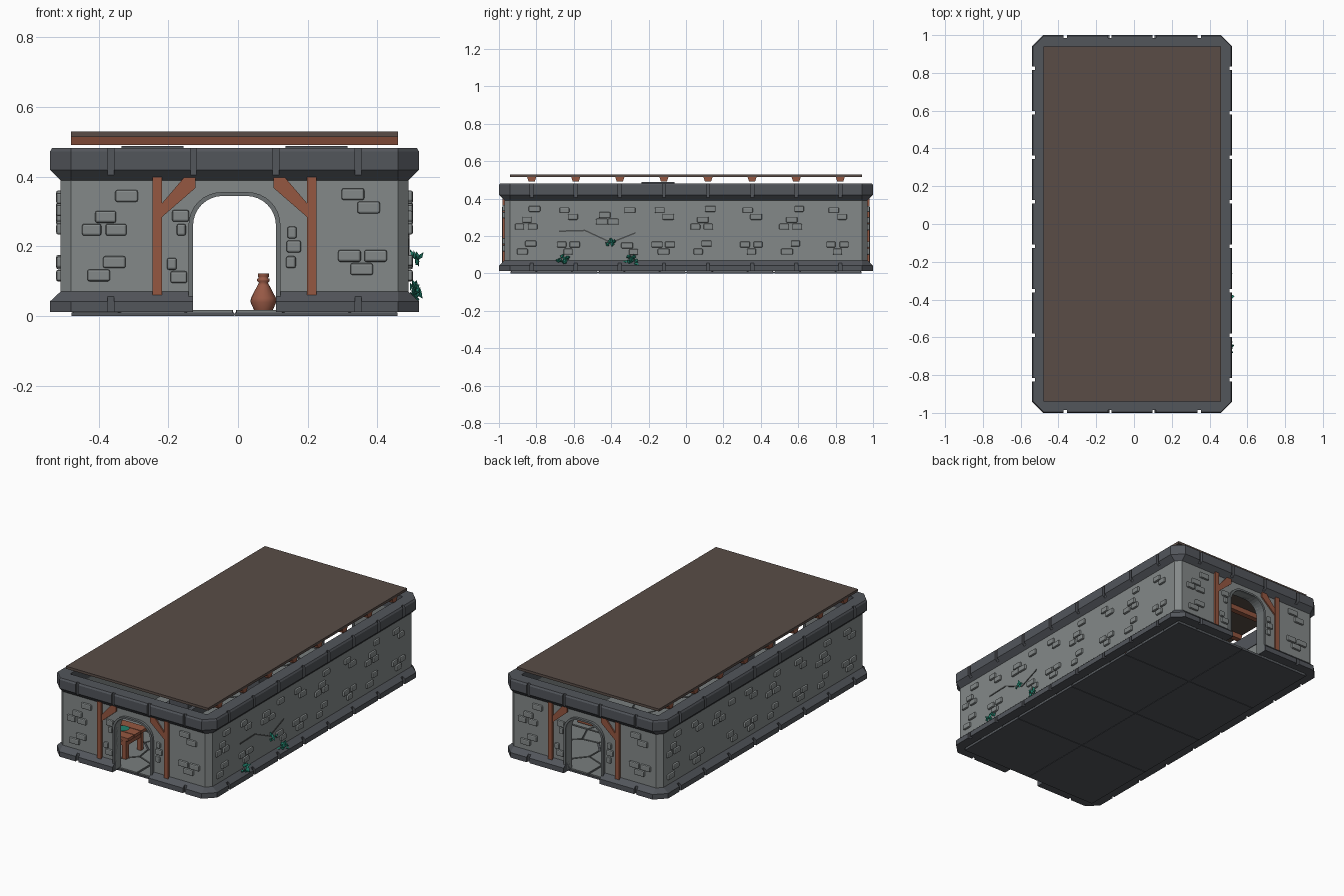
import bpy, bmesh, math, random
from mathutils import Matrix, Vector

if "Cube" in bpy.data.objects:
    bpy.data.objects.remove(bpy.data.objects["Cube"])

random.seed(4)
CX = -0.01
I = Matrix.Identity(4)

def mat(name, r, g, b):
    m = bpy.data.materials.new(name)
    m.diffuse_color = (r, g, b, 1)
    m.use_nodes = True
    m.node_tree.nodes["Principled BSDF"].inputs["Base Color"].default_value = m.diffuse_color
    return m

STONE = mat("wall stone", .23, .25, .25)
TRIM = mat("dark trim stone", .085, .092, .105)
ARCH = mat("arch stone", .15, .165, .17)
FLOOR = mat("floor stone", .19, .21, .21)
ROOF = mat("roof brown", .10, .073, .062)
WOOD = mat("red wood", .30, .095, .052)
CLAY = mat("clay", .31, .10, .06)
LEAF = mat("ivy green", .015, .22, .15)
CRACK = mat("crack gray", .07, .075, .075)

def finish(name, bm, m, M=I):
    bmesh.ops.recalc_face_normals(bm, faces=bm.faces)
    me = bpy.data.meshes.new(name)
    bm.to_mesh(me)
    bm.free()
    if M is not I:
        me.transform(M)
    if m:
        me.materials.append(m)
    o = bpy.data.objects.new(name, me)
    bpy.context.collection.objects.link(o)
    return o

def box(bm, c, s, bevel=0, rot=I):
    t = bmesh.new()
    bmesh.ops.create_cube(t, size=1, matrix=Matrix.Translation(c) @ rot @ Matrix.Diagonal((*s, 1)))
    if bevel:
        bmesh.ops.bevel(t, geom=t.edges[:], offset=bevel, segments=2, affect='EDGES', profile=.5)
    me = bpy.data.meshes.new("tmp")
    t.to_mesh(me)
    t.free()
    bm.from_mesh(me)
    bpy.data.meshes.remove(me)

def prism(bm, pts, a, b, f):
    """Extrude a 2D polygon from a to b; f maps (u, v, depth) to 3D."""
    r0 = [bm.verts.new(f(u, v, a)) for u, v in pts]
    r1 = [bm.verts.new(f(u, v, b)) for u, v in pts]
    n = len(pts)
    bm.faces.new(r0)
    bm.faces.new(r1[::-1])
    for i in range(n):
        bm.faces.new((r0[i], r1[i], r1[(i + 1) % n], r0[(i + 1) % n]))

def ring(name, profile, m):
    """Octagonal ring; profile is a closed list of (outward offset, z)."""
    bm = bmesh.new()
    loops = []
    for off, z in profile:
        hx, hy, c = .5 + off, .97 + off, max(.006, .03 + off)
        q = [(hx - c, -hy), (hx, c - hy), (hx, hy - c), (hx - c, hy),
             (c - hx, hy), (-hx, hy - c), (-hx, c - hy), (c - hx, -hy)]
        loops.append([bm.verts.new((x + CX, y, z)) for x, y in q])
    for k, lo in enumerate(loops):
        nx = loops[(k + 1) % len(loops)]
        for i in range(8):
            j = (i + 1) % 8
            bm.faces.new((lo[i], lo[j], nx[j], nx[i]))
    return finish(name, bm, m)

def cut(o, *cutters):
    for c in cutters:
        md = o.modifiers.new("cut", 'BOOLEAN')
        md.operation, md.solver, md.object = 'DIFFERENCE', 'EXACT', c
    dg = bpy.context.evaluated_depsgraph_get()
    me = bpy.data.meshes.new_from_object(o.evaluated_get(dg))
    o.modifiers.clear()
    o.data = me

def arch(hw, top, r, z0, n=8):
    p = [(hw, z0)]
    for i in range(n + 1):
        a = math.pi / 2 * i / n
        p.append((hw - r + r * math.cos(a), top - r + r * math.sin(a)))
    return p + [(-x, z) for x, z in p[::-1]]

def lathe(name, prof, loc, m, n=16):
    bm = bmesh.new()
    rs = [[bm.verts.new((loc[0] + r * math.cos(2 * math.pi * i / n),
                         loc[1] + r * math.sin(2 * math.pi * i / n), z)) for i in range(n)] for r, z in prof]
    for a, b in zip(rs, rs[1:]):
        for i in range(n):
            bm.faces.new((a[i], a[(i + 1) % n], b[(i + 1) % n], b[i]))
    bm.faces.new(rs[0])
    bm.faces.new(rs[-1])
    o = finish(name, bm, m)
    for p in o.data.polygons:
        p.use_smooth = abs(p.normal.z) < .95
    return o

# cutters: door tunnel and block joints
bm = bmesh.new()
prism(bm, arch(.119, .345, .085, -.1), -1.3, 1.3, lambda u, v, d: (u + CX, d, v))
door = finish("door_cutter", bm, None)
JOINTS_Y = [-.825 + .2357 * i for i in range(8)]

def joints(name, xs, z):
    b = bmesh.new()
    for s in (-1, 1):
        for y in JOINTS_Y:
            box(b, (CX + s * .535, y, z), (.04, .018, .2))
        for x in xs:
            box(b, (CX + x, s * 1.005, z), (.018, .04, .2))
    return finish(name, b, None)

cap_cut = joints("cap_joint_cutter", (-.355, -.118, .118, .355), .45)
base_cut = joints("base_joint_cutter", (-.355, .355), .04)

# walls, base and cap
cut(ring("walls", [(0, .02), (0, .41), (-.042, .41), (-.042, .02)], STONE), door)
cut(ring("base_course", [(.03, .012), (.03, .042), (0, .07), (-.03, .07), (-.03, .012)], TRIM), door, base_cut)
cut(ring("cap_course", [(0, .39), (.03, .42), (.03, .472), (.024, .482), (-.046, .482), (-.046, .39)], TRIM), cap_cut)
for c in (door, cap_cut, base_cut):
    bpy.data.objects.remove(c)

# roof board and beams
bm = bmesh.new()
box(bm, (CX, 0, .5225), (.94, 1.88, .015))
finish("roof_board", bm, ROOF)
bm = bmesh.new()
for y in JOINTS_Y:
    prism(bm, [(y - .024, .515), (y - .016, .491), (y + .016, .491), (y + .024, .515)],
          CX - .47, CX + .47, lambda u, v, d: (d, u, v))
finish("roof_beams", bm, WOOD)

# floor: slab tiles topped with paving stones
slab, pave = bmesh.new(), bmesh.new()
H = .233
for ix in (-1, 1):
    for iy in range(4):
        cx, cy = CX + ix * .235, -.705 + iy * .47
        box(slab, (cx, cy, .005), (.466, .466, .01))
        octo, edge = [], []
        for i in range(8):
            a = math.radians(22.5 + 45 * i)
            r = .13 * random.uniform(.9, 1.1)
            u, v = math.cos(a), math.sin(a)
            octo.append(Vector((u * r, v * r)))
            edge.append(Vector((u, v)) * (H / max(abs(u), abs(v))))
        polys = [octo]
        for i in range(8):
            j = (i + 1) % 8
            p = [octo[i], octo[j], edge[j]]
            if i % 2 == 0:
                p.append(Vector((math.copysign(H, edge[i].x + edge[j].x), math.copysign(H, edge[i].y + edge[j].y))))
            polys.append(p + [edge[i]])
        for p in polys:
            c = sum(p, Vector((0, 0))) / len(p)
            prism(pave, [c + (q - c) * .95 for q in p], .009, .017,
                  lambda u, v, d: (cx + u, cy + v, d))
box(slab, (CX, 0, .005), (.93, 1.87, .006))
finish("floor_slab", slab, TRIM)
finish("paving_stones", pave, FLOOR)

# facades: local x runs right, -y points outward
def facing(deg):
    return Matrix.Translation((CX, 0, 0)) @ Matrix.Rotation(math.radians(deg), 4, 'Z')

END_BRICKS = [(-.31, .345, .065), (-.37, .285, .06), (-.41, .248, .055), (-.34, .248, .06), (-.345, .155, .065),
              (-.39, .117, .065), (-.155, .288, .048), (-.153, .248, .026), (-.18, .15, .028), (-.16, .112, .048),
              (.34, .35, .065), (.385, .312, .065), (.33, .173, .065), (.405, .173, .065), (.365, .135, .065),
              (.165, .24, .027), (.17, .2, .042), (.162, .155, .028)]
for name, deg in (("front", 0), ("back", 180)):
    M = facing(deg)
    bm = bmesh.new()
    for x, z, w in END_BRICKS:
        box(bm, (x, -.97, z), (w, .024, .034), .006)
    finish(name + "_bricks", bm, STONE, M)
    # stone arch surround
    bm = bmesh.new()
    a, b = arch(.119, .345, .085, .015), arch(.132, .356, .095, .015)
    for i in range(len(a) - 1):
        prism(bm, [a[i], a[i + 1], b[i + 1], b[i]], -.985, -.92, lambda u, v, d: (u, d, v))
    bmesh.ops.remove_doubles(bm, verts=bm.verts, dist=1e-5)
    seen = {}
    for f in bm.faces:
        seen.setdefault(frozenset(f.verts), []).append(f)
    finish(name + "_arch", bm, ARCH, M)
    # timber posts with diagonal braces
    bm = bmesh.new()
    for s in (-1, 1):
        box(bm, (s * .222, -.968, .23), (.027, .028, .34))
        prism(bm, [(s * .21, .283), (s * .112, .368), (s * .112, .398), (s * .145, .398), (s * .21, .322)],
              -.978, -.955, lambda u, v, d: (u, d, v))
    finish(name + "_timber", bm, WOOD, M)

A = [(.02, .345), (-.02, .287), (-.06, .25), (.01, .25), (0, .16), (-.045, .117)]
B = [(-.03, .338), (.015, .303), (-.045, .155), (.025, .155), (-.01, .117)]
C = [(.105, .338), (-.03, .312), (-.045, .277), (.015, .277), (.09, .15), (.125, .115)]
CLUSTERS = [(-.83, A), (-.62, B), (-.405, C), (-.11, B), (.11, A), (.36, B), (.585, A), (.82, B)]
for name, deg in (("right", 90), ("left", -90)):
    bm = bmesh.new()
    for y, cl in CLUSTERS:
        for dy, z in cl:
            box(bm, (y + dy, -.5, z), (random.uniform(.048, .064), .024, .032), .006)
    finish(name + "_bricks", bm, STONE, facing(deg))

# crack and ivy on the right wall
bm = bmesh.new()
line = [(-.68, .226), (-.54, .23), (-.4, .165), (-.27, .217)]
for (y0, z0), (y1, z1) in zip(line, line[1:]):
    w = .004
    prism(bm, [(y0, z0 - w), (y1, z1 - w), (y1, z1 + w), (y0, z0 + w)], -.503, -.495, lambda u, v, d: (u, d, v))
finish("wall_crack", bm, CRACK, facing(90))
bm = bmesh.new()
for y, z, n, spread in ((-.4, .16, 6, .014), (-.655, .07, 10, .022), (-.295, .07, 11, .026)):
    for i in range(n):
        T = (Matrix.Translation((y + random.uniform(-spread, spread), -.508 - random.uniform(0, .02),
                                 z + random.uniform(-spread, spread) * .7))
             @ Matrix.Rotation(random.uniform(0, 6.28), 4, 'Y') @ Matrix.Rotation(random.uniform(-.6, .6), 4, 'X'))
        q = [bm.verts.new(T @ Vector(p)) for p in
             ((0, 0, -.004), (.011, .003, .008), (0, -.004, .026), (-.011, .003, .008), (0, -.008, .01), (0, .004, .01))]
        for c in (4, 5):
            for k in range(4):
                bm.faces.new((q[k], q[(k + 1) % 4], q[c]))
finish("ivy_leaves", bm, LEAF, facing(90))

# inside: pillars, table, plate, jar, barrel, crate
bm = bmesh.new()
for s in (-1, 1):
    box(bm, (CX + s * .235, -.15, .25), (.12, .12, .47))
    box(bm, (CX + s * .235, -.15, .462), (.178, .178, .052))
    box(bm, (CX + s * .235, -.15, .045), (.17, .17, .06))
finish("pillars", bm, TRIM)
bm = bmesh.new()
for i in range(3):
    box(bm, (-.27, -.81 + i * .062, .14), (.26, .058, .018))
for x in (-.37, -.17):
    for y in (-.82, -.68):
        box(bm, (x, y, .073), (.026, .026, .115))
    box(bm, (x, -.75, .105), (.018, .14, .022))
box(bm, (-.27, -.82, .105), (.2, .016, .022))
finish("table", bm, WOOD)
lathe("plate", [(.02, .149), (.036, .157), (.032, .158)], (-.23, -.76), LEAF)
lathe("jar", [(.026, .015), (.037, .04), (.036, .052), (.017, .088), (.013, .096), (.018, .101),
              (.018, .107), (.013, .109), (.016, .114), (.016, .122), (.011, .122)], (.073, .42), CLAY)
lathe("barrel", [(.05, .015), (.062, .06), (.064, .085), (.062, .11), (.05, .155)], (-.29, .84), WOOD)
bm = bmesh.new()
box(bm, (.37, .38, .065), (.1, .1, .1), .006)
finish("crate", bm, WOOD)
